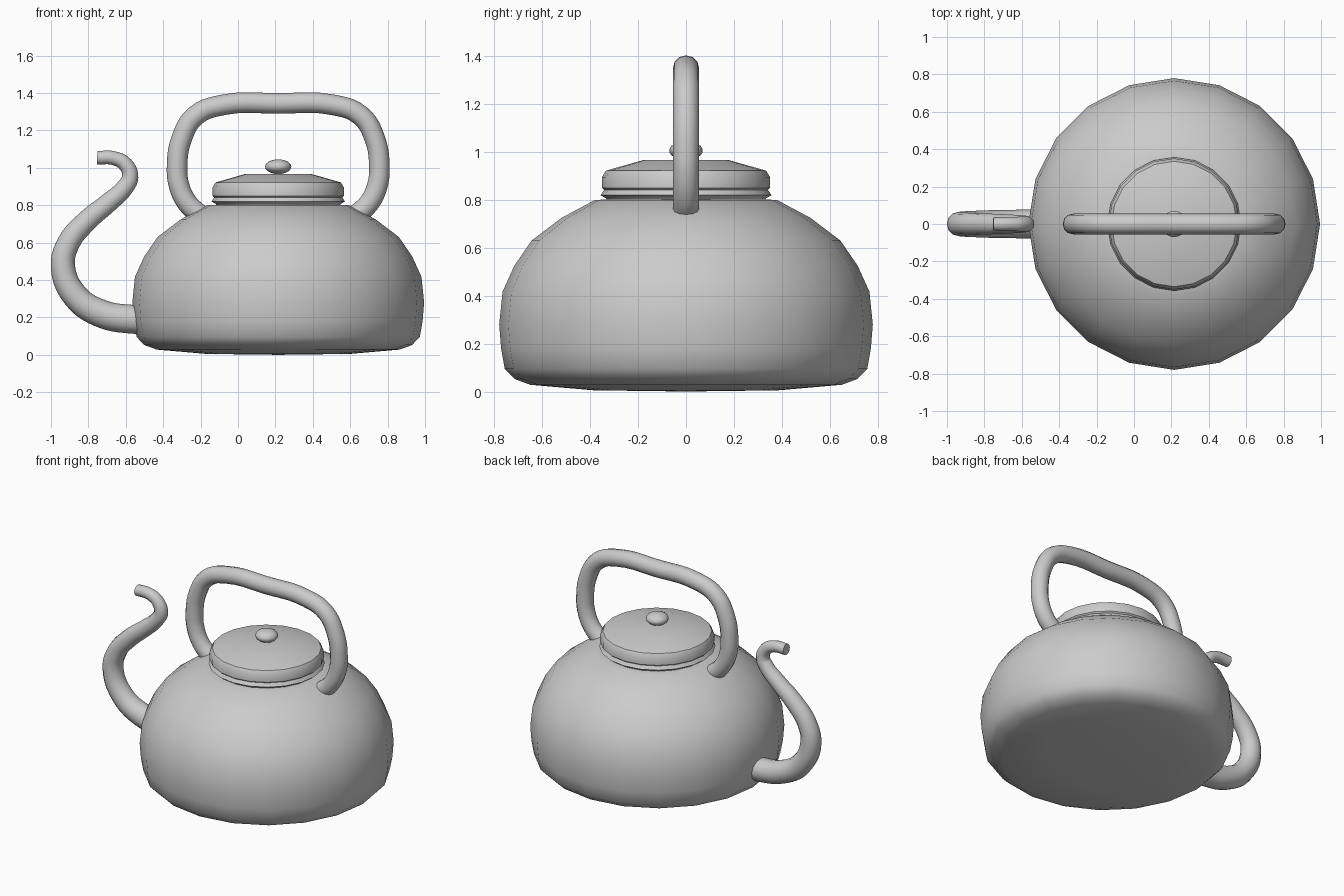
import bpy, bmesh, math

if "Cube" in bpy.data.objects:
    bpy.data.objects.remove(bpy.data.objects["Cube"])

CX = 0.215   # axis of the pot
SIDES = 20


def smooth(obj, angle):
    bpy.ops.object.select_all(action='DESELECT')
    obj.select_set(True)
    bpy.context.view_layer.objects.active = obj
    bpy.ops.object.shade_smooth_by_angle(angle=math.radians(angle))


def lathe(name, profile, sides=SIDES, angle=40):
    """Revolve (radius, z) points about the pot axis."""
    bm = bmesh.new()
    rings = []
    for r, z in profile:
        if r == 0:
            rings.append([bm.verts.new((CX, 0, z))] * sides)
        else:
            rings.append([bm.verts.new((CX + r * math.cos(math.tau * i / sides),
                                        r * math.sin(math.tau * i / sides), z))
                          for i in range(sides)])
    for a, b in zip(rings, rings[1:]):
        for i in range(sides):
            j = (i + 1) % sides
            bm.faces.new(list(dict.fromkeys((a[i], a[j], b[j], b[i]))))
    bmesh.ops.recalc_face_normals(bm, faces=bm.faces[:])
    me = bpy.data.meshes.new(name)
    bm.to_mesh(me)
    bm.free()
    obj = bpy.data.objects.new(name, me)
    bpy.context.collection.objects.link(obj)
    smooth(obj, angle)
    return obj


def tube(name, points):
    """Round tube through (x, z, radius) points in the y = 0 plane."""
    cu = bpy.data.curves.new(name, 'CURVE')
    cu.dimensions = '3D'
    cu.bevel_depth = 1.0
    cu.bevel_resolution = 4
    cu.resolution_u = 5
    cu.use_fill_caps = True
    sp = cu.splines.new('BEZIER')
    sp.bezier_points.add(len(points) - 1)
    for bp, (x, z, r) in zip(sp.bezier_points, points):
        bp.co = (x, 0, z)
        bp.radius = r
        bp.handle_left_type = bp.handle_right_type = 'AUTO'
    obj = bpy.data.objects.new(name, cu)
    bpy.context.collection.objects.link(obj)
    bpy.ops.object.select_all(action='DESELECT')
    obj.select_set(True)
    bpy.context.view_layer.objects.active = obj
    bpy.ops.object.convert(target='MESH')
    obj = bpy.context.view_layer.objects.active
    obj.name = name
    smooth(obj, 45)
    return obj


# Squat pot body
lathe("body", [(0, 0), (0.385, 0.005), (0.65, 0.028), (0.715, 0.052),
               (0.757, 0.095), (0.772, 0.18), (0.78, 0.28), (0.766, 0.417),
               (0.717, 0.525), (0.645, 0.63), (0.52, 0.725), (0.38, 0.80),
               (0.32, 0.802)])

# Lid with a thin lower rim
lathe("lid", [(0.325, 0.79), (0.335, 0.807), (0.357, 0.82), (0.342, 0.842),
              (0.351, 0.85), (0.351, 0.895), (0.335, 0.922), (0.18, 0.966),
              (0, 0.968)])

# Flattened lid knob
lathe("lid_knob", [(0, 0.962)] +
      [(0.07 * math.cos(a), 1.006 + 0.039 * math.sin(a))
       for a in (math.radians(d) for d in range(-60, 76, 15))] + [(0, 1.045)],
      angle=60)

# Arched handle, mirrored about the pot axis
half = [(-0.15, 0.715), (-0.23, 0.77), (-0.28, 0.825), (-0.315, 0.905),
        (-0.326, 1.0), (-0.30, 1.16), (-0.225, 1.28), (-0.075, 1.337)]
path = half + [(CX, 1.344)] + [(2 * CX - x, z) for x, z in reversed(half)]
tube("handle", [(x, z, 0.055) for x, z in path])

# Tapering swan-neck spout
tube("spout", [(-0.45, 0.19, 0.077), (-0.56, 0.19, 0.077), (-0.73, 0.22, 0.075),
               (-0.866, 0.31, 0.070), (-0.936, 0.47, 0.065), (-0.905, 0.60, 0.061),
               (-0.807, 0.717, 0.057), (-0.69, 0.815, 0.052), (-0.605, 0.895, 0.047),
               (-0.577, 0.95, 0.044), (-0.60, 1.016, 0.040), (-0.663, 1.051, 0.037),
               (-0.753, 1.054, 0.036)])
